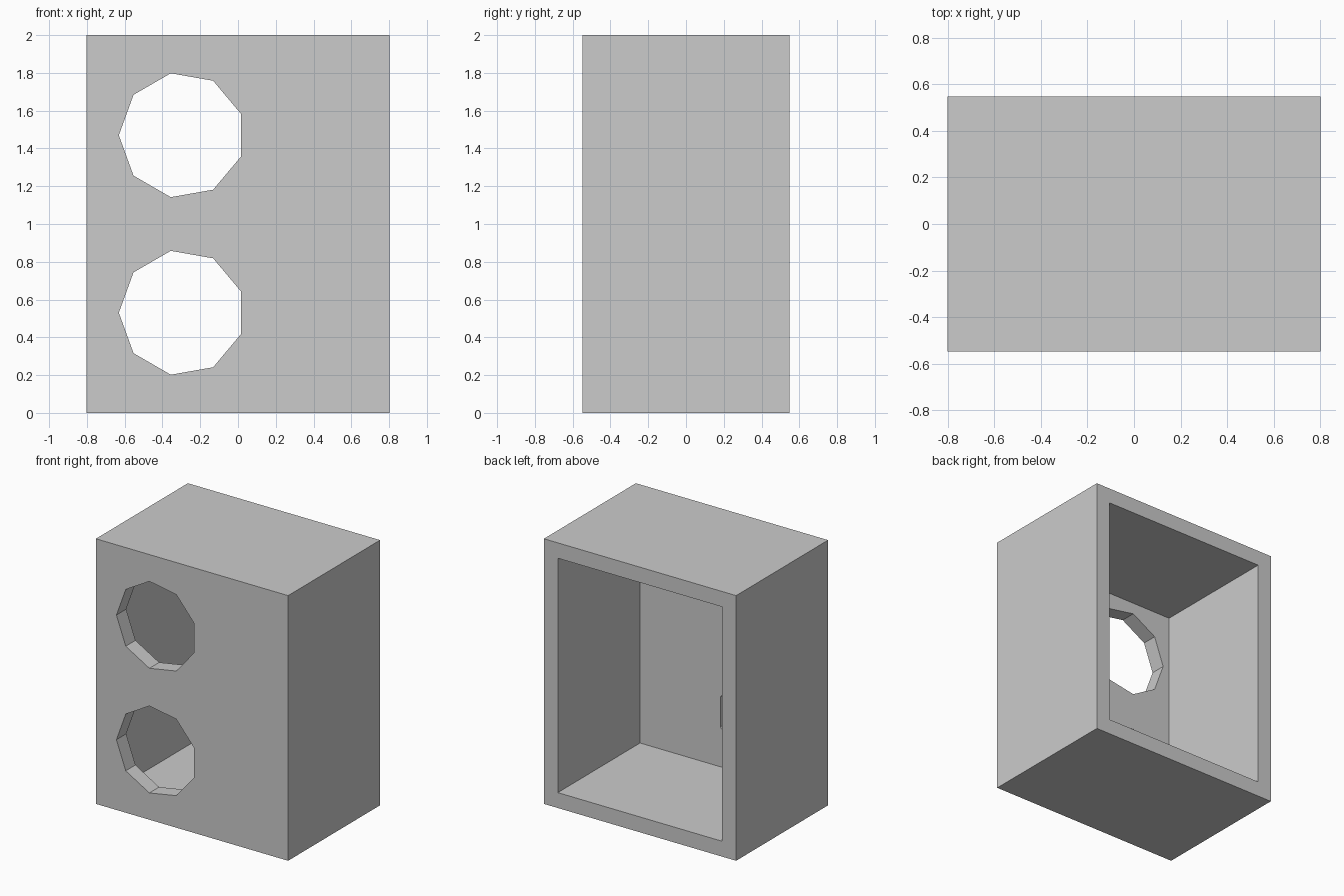
import bpy
import bmesh
from math import pi, cos, sin

W, D, H = 1.604, 1.096, 2.0      # outer size
T = 0.116                        # wall thickness
HOLE_X, HOLE_R, SIDES = -0.298, 0.333, 9

cube = bpy.data.objects.get("Cube")
if cube:
    bpy.data.objects.remove(cube, do_unlink=True)

grey = bpy.data.materials.new("plain grey")
grey.use_nodes = True
colour = (0.6, 0.6, 0.6, 1)
grey.diffuse_color = colour
grey.node_tree.nodes["Principled BSDF"].inputs["Base Color"].default_value = colour


def prism(name, outline, y0, y1):
    """Extrude an (x, z) outline from y0 to y1."""
    bm = bmesh.new()
    face = bm.faces.new([bm.verts.new((x, y0, z)) for x, z in outline])
    new = bmesh.ops.extrude_face_region(bm, geom=[face])["geom"]
    verts = [v for v in new if isinstance(v, bmesh.types.BMVert)]
    bmesh.ops.translate(bm, vec=(0, y1 - y0, 0), verts=verts)
    bmesh.ops.recalc_face_normals(bm, faces=bm.faces)
    mesh = bpy.data.meshes.new(name)
    bm.to_mesh(mesh)
    bm.free()
    mesh.materials.append(grey)
    obj = bpy.data.objects.new(name, mesh)
    bpy.context.collection.objects.link(obj)
    return obj


def rectangle(inset):
    x, z0, z1 = W / 2 - inset, inset, H - inset
    return [(-x, z0), (x, z0), (x, z1), (-x, z1)]


def polygon(cx, cz):
    angles = [pi + 2 * pi * i / SIDES for i in range(SIDES)]
    return [(cx + HOLE_R * cos(a), cz + HOLE_R * sin(a)) for a in angles]


# Cabinet shell
cabinet = prism("cabinet", rectangle(0), -D / 2, D / 2)

# Open-backed cavity and the two round front openings
cutters = [prism("cavity_cutter", rectangle(T), -D / 2 + T, D / 2 + 0.2)]
for name, z in (("lower", 0.53), ("upper", 1.47)):
    cutters.append(prism(name + "_hole_cutter", polygon(HOLE_X, z),
                         -D / 2 - 0.2, -D / 2 + T + 0.1))

for cutter in cutters:
    mod = cabinet.modifiers.new(cutter.name, 'BOOLEAN')
    mod.operation = 'DIFFERENCE'
    mod.solver = 'EXACT'
    mod.object = cutter

# Bake the cuts, then remove the cutters
bpy.context.view_layer.update()
graph = bpy.context.evaluated_depsgraph_get()
baked = bpy.data.meshes.new_from_object(cabinet.evaluated_get(graph))
cabinet.modifiers.clear()
cabinet.data = baked
for cutter in cutters:
    bpy.data.objects.remove(cutter, do_unlink=True)
